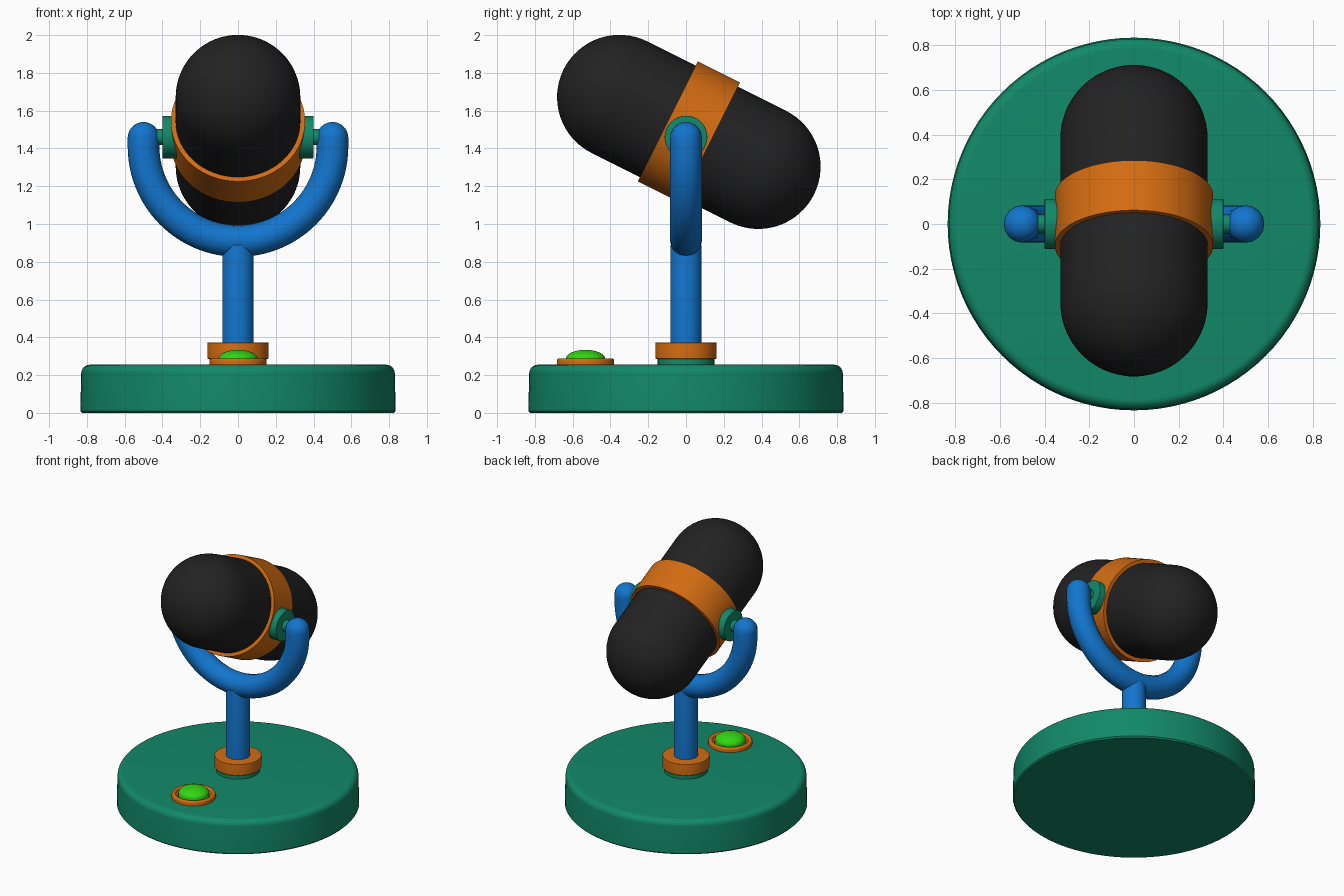
import bpy, bmesh, math
from mathutils import Matrix, Vector

if "Cube" in bpy.data.objects:
    bpy.data.objects.remove(bpy.data.objects["Cube"])


def material(name, rgb):
    m = bpy.data.materials.new(name)
    m.diffuse_color = (*rgb, 1)
    m.use_nodes = True
    m.node_tree.nodes["Principled BSDF"].inputs["Base Color"].default_value = m.diffuse_color
    return m


TEAL = material("teal", (0.006, 0.25, 0.14))
BLUE = material("blue", (0.006, 0.18, 0.62))
ORANGE = material("orange", (0.65, 0.15, 0.006))
BLACK = material("black", (0.016, 0.016, 0.016))
LIME = material("lime", (0.03, 0.68, 0.006))


def smooth(ob, angle=35):
    bpy.ops.object.select_all(action='DESELECT')
    ob.select_set(True)
    bpy.context.view_layer.objects.active = ob
    bpy.ops.object.shade_smooth_by_angle(angle=math.radians(angle))


def lathe(name, profile, mat, matrix=Matrix(), sides=64):
    """Spin an (r, z) profile, listed bottom to top, around the local z axis."""
    bm = bmesh.new()
    vs = [bm.verts.new((r, 0, z)) for r, z in profile]
    es = [bm.edges.new(p) for p in zip(vs, vs[1:])]
    bmesh.ops.spin(bm, geom=vs + es, cent=(0, 0, 0), axis=(0, 0, 1),
                   angle=math.tau, steps=sides, use_duplicate=False)
    bmesh.ops.remove_doubles(bm, verts=bm.verts, dist=1e-5)
    bmesh.ops.recalc_face_normals(bm, faces=bm.faces)
    me = bpy.data.meshes.new(name)
    bm.to_mesh(me)
    bm.free()
    me.materials.append(mat)
    me.transform(matrix)
    ob = bpy.data.objects.new(name, me)
    bpy.context.collection.objects.link(ob)
    smooth(ob)
    return ob


def arc(r, z, rad, a0, a1, n=8):
    """Profile points along an arc, angles in degrees."""
    angles = [math.radians(a0 + (a1 - a0) * i / n) for i in range(n + 1)]
    return [(max(0, r + rad * math.cos(a)), z + rad * math.sin(a)) for a in angles]


def disc(name, r, z0, z1, mat, bevel=0.006, matrix=Matrix(), sides=64):
    profile = ([(0, z0), (r - bevel, z0), (r, z0 + bevel)]
               + arc(r - bevel, z1 - bevel, bevel, 0, 90, 5) + [(0, z1)])
    return lathe(name, profile, mat, matrix, sides)


# Base with softly rounded top edge
lathe("base", [(0, 0), (0.825, 0), (0.835, 0.01)]
      + arc(0.785, 0.21, 0.045, 0, 90) + [(0, 0.255)], TEAL, sides=96)

# Stem and its collar
disc("collar_foot", 0.15, 0.25, 0.29, TEAL, 0.003)
disc("collar", 0.162, 0.285, 0.372, ORANGE, 0.004)
disc("stem", 0.083, 0.25, 0.89, BLUE, 0.004)

# Button: rounded rim and domed cap
button = Matrix.Translation((0, -0.532, 0))
lathe("button_rim", [(0.10, 0.25), (0.152, 0.25)]
      + arc(0.137, 0.274, 0.015, 0, 180, 8) + [(0.11, 0.27), (0.10, 0.25)], ORANGE, button)
lathe("button_cap", [(0, 0.25), (0.105, 0.25), (0.105, 0.285)]
      + [(0.105 * math.cos(t), 0.285 + 0.049 * math.sin(t))
         for t in [math.pi / 2 * i / 10 for i in range(1, 10)]] + [(0, 0.334)], LIME, button)

# Yoke: U-shaped tube with rounded tips
R, TUBE, CZ, TIP = 0.5, 0.084, 1.41, 1.456
cap = [math.pi / 2 * i / 8 for i in range(9)]
left = [(-R, TIP + TUBE * math.sin(t), max(0.02, math.cos(t))) for t in reversed(cap)]
bend = [(-R * math.cos(t), CZ - R * math.sin(t), 1)
        for t in [math.pi * i / 48 for i in range(49)]]
right = [(-x, z, s) for x, z, s in reversed(left)]
path = left + bend + right
cu = bpy.data.curves.new("yoke_path", 'CURVE')
cu.dimensions = '3D'
cu.bevel_depth = TUBE
cu.bevel_resolution = 6
cu.use_fill_caps = True
sp = cu.splines.new('POLY')
sp.points.add(len(path) - 1)
for p, (x, z, s) in zip(sp.points, path):
    p.co = (x, 0, z, 1)
    p.radius = s
tmp = bpy.data.objects.new("yoke_path", cu)
bpy.context.collection.objects.link(tmp)
bpy.context.view_layer.update()
me = bpy.data.meshes.new_from_object(tmp.evaluated_get(bpy.context.evaluated_depsgraph_get()))
bpy.data.objects.remove(tmp)
me.materials.clear()
me.materials.append(BLUE)
yoke = bpy.data.objects.new("yoke", me)
bpy.context.collection.objects.link(yoke)
smooth(yoke, 50)

# Tilted capsule head and its band
axis = Vector((0, -0.894, 0.447))
head = Matrix.Translation((0, 0.015, 1.4875)) @ axis.to_track_quat('Z', 'X').to_matrix().to_4x4()
lathe("head", arc(0, -0.411, 0.33, -90, 0, 16) + arc(0, 0.411, 0.33, 0, 90, 16), BLACK, head)
lathe("head_band", [(0.32, -0.125), (0.355, -0.125), (0.355, 0.125),
                    (0.32, 0.125), (0.32, -0.125)], ORANGE, head, 96)

# Pivot knobs and pins on both sides
for side, label in ((1, "right"), (-1, "left")):
    turn = Matrix.Translation((0, 0, 1.46)) @ Matrix.Rotation(side * math.pi / 2, 4, 'Y')
    disc("pivot_knob_" + label, 0.113, 0.32, 0.40, TEAL, 0.005, turn, 48)
    disc("pivot_pin_" + label, 0.042, 0.39, 0.49, TEAL, 0.003, turn, 32)
